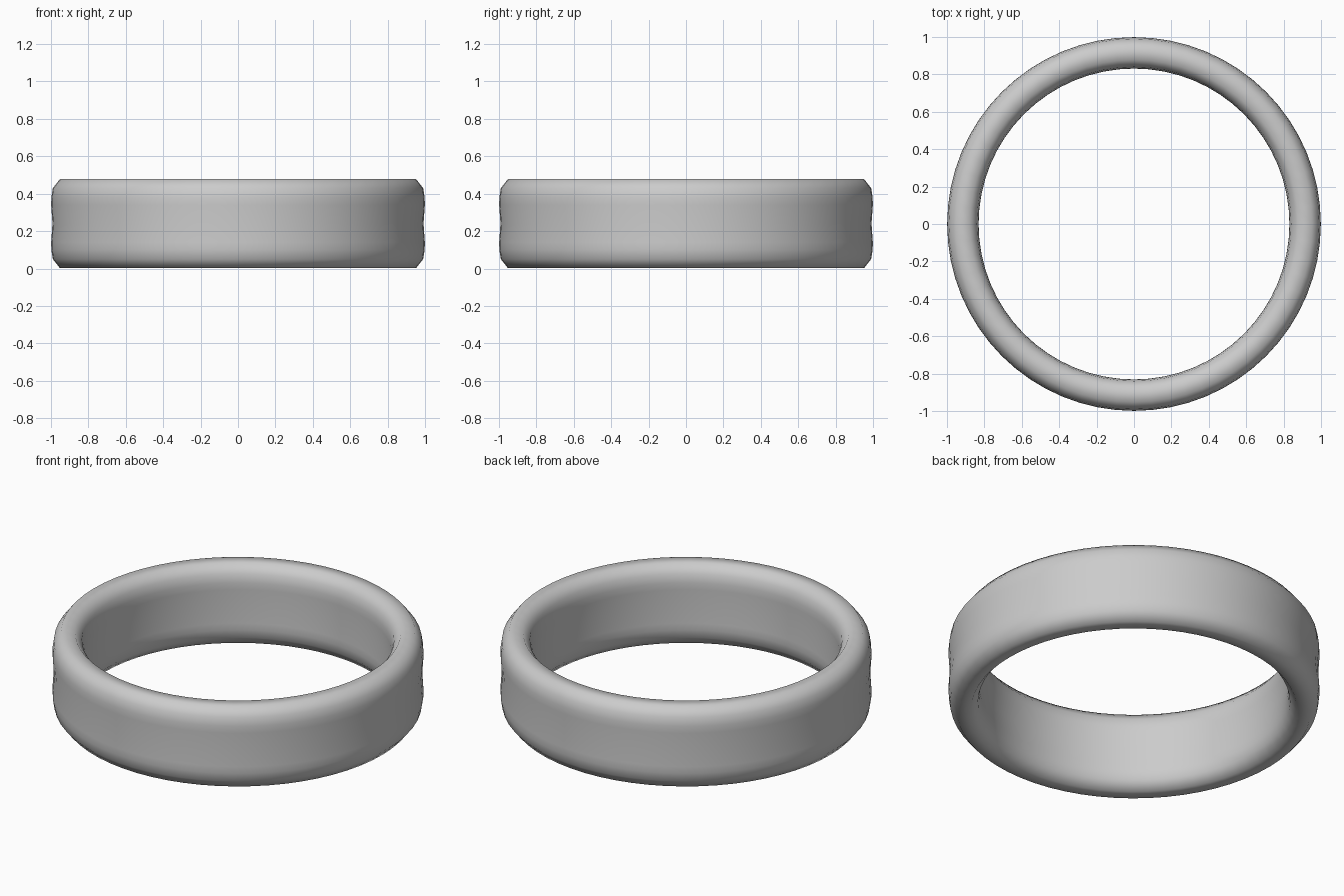
import bpy, bmesh, math

if "Cube" in bpy.data.objects:
    bpy.data.objects.remove(bpy.data.objects["Cube"])

SEGMENTS = 64
MID_R, MID_Z = 0.915, 0.24

# Quarter of the band cross-section: offsets from its centre (radial, vertical)
quarter = [(0.077, 0.0), (0.084, 0.10), (0.083, 0.14), (0.075, 0.19), (0.037, 0.238)]

# Mirror the quarter into a closed loop with a slightly pinched waist
right = [(r, -z) for r, z in reversed(quarter[1:])] + quarter
loop = right + [(-r, z) for r, z in reversed(right)]

# Sweep the cross-section around the vertical axis
bm = bmesh.new()
rings = []
for i in range(SEGMENTS):
    a = 2 * math.pi * i / SEGMENTS
    rings.append([bm.verts.new(((MID_R + r) * math.cos(a), (MID_R + r) * math.sin(a), MID_Z + z))
                  for r, z in loop])
n = len(loop)
for i in range(SEGMENTS):
    a, b = rings[i], rings[(i + 1) % SEGMENTS]
    for j in range(n):
        k = (j + 1) % n
        bm.faces.new((a[j], b[j], b[k], a[k])).smooth = True
bmesh.ops.recalc_face_normals(bm, faces=bm.faces)

# Ring band
mesh = bpy.data.meshes.new("ring_band")
bm.to_mesh(mesh)
bm.free()
band = bpy.data.objects.new("ring_band", mesh)
bpy.context.collection.objects.link(band)
